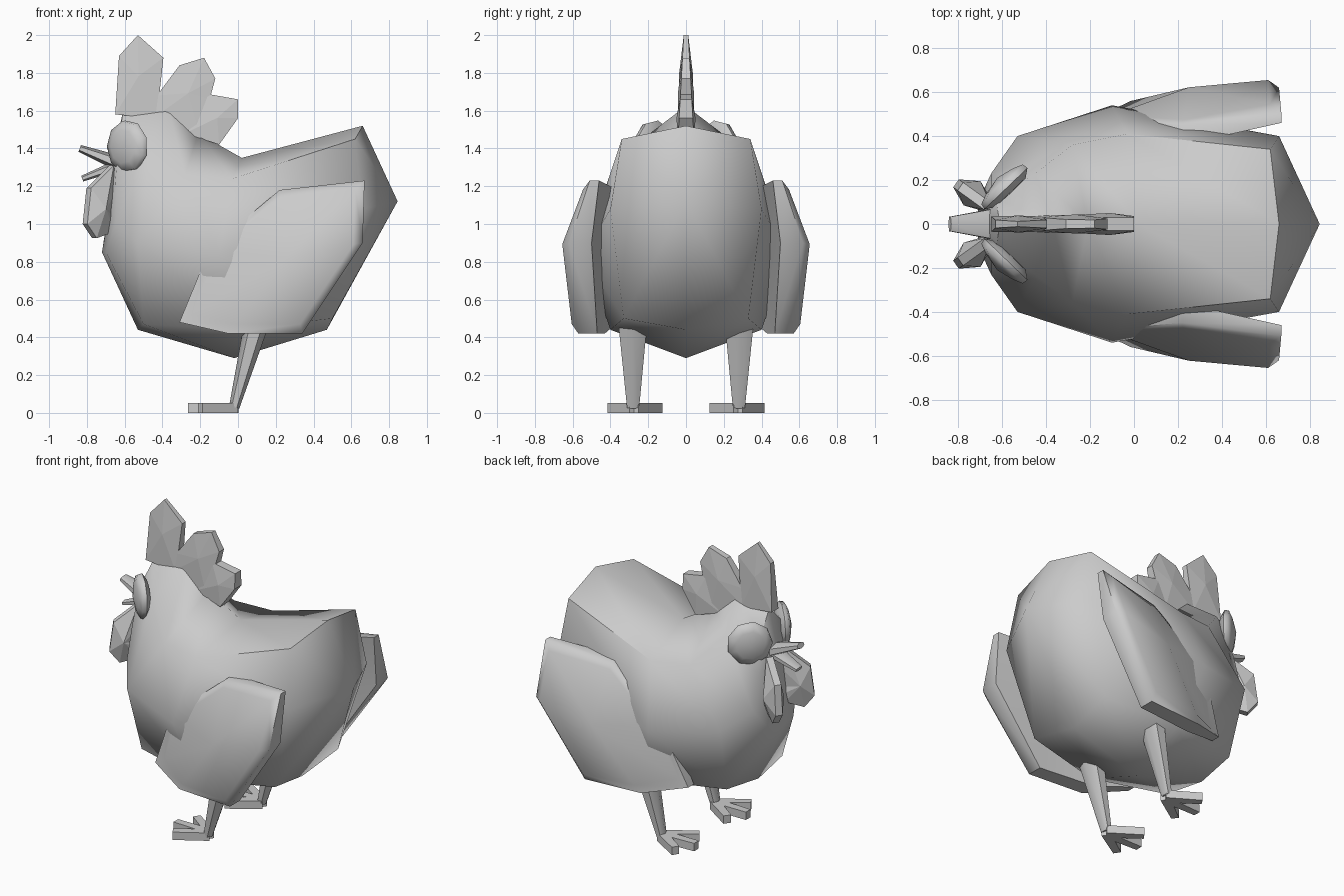
import bpy, bmesh, math
from mathutils import Vector

if "Cube" in bpy.data.objects:
    bpy.data.objects.remove(bpy.data.objects["Cube"])


def make(name, verts, faces, mirror=False, angle=None):
    me = bpy.data.meshes.new(name)
    me.from_pydata([tuple(v) for v in verts], [], faces)
    bm = bmesh.new()
    bm.from_mesh(me)
    bmesh.ops.recalc_face_normals(bm, faces=bm.faces)
    bm.to_mesh(me)
    bm.free()
    ob = bpy.data.objects.new(name, me)
    bpy.context.collection.objects.link(ob)
    if angle:
        for p in me.polygons:
            p.use_smooth = True
        me.set_sharp_from_angle(angle=math.radians(angle))
    if mirror:
        m = ob.modifiers.new("Mirror", 'MIRROR')
        m.use_axis = (False, True, False)
        m.use_mirror_merge = False
    return ob


def loft(rings, start=None, end=None):
    """Skin equal rings; close the ends with a fan to a point or an n-gon."""
    n = len(rings[0])
    verts = [v for r in rings for v in r]
    faces = [(i * n + j, i * n + (j + 1) % n, (i + 1) * n + (j + 1) % n, (i + 1) * n + j)
             for i in range(len(rings) - 1) for j in range(n)]
    for base, tip in ((0, start), ((len(rings) - 1) * n, end)):
        if tip is None:
            faces.append(tuple(base + j for j in range(n)))
        else:
            verts.append(tip)
            faces += [(base + j, base + (j + 1) % n, len(verts) - 1) for j in range(n)]
    return verts, faces


def tube(a, b, ra, rb, sides=6, squash=1.0):
    """Tapered prism from a to b, one cross axis along y."""
    a, b, y = Vector(a), Vector(b), Vector((0, 1, 0))
    d = (b - a).normalized()
    u = (y - d * d.dot(y)).normalized()
    w = d.cross(u)
    ang = [math.tau * (k + 0.5) / sides for k in range(sides)]
    return loft([[c + u * r * math.cos(t) + w * r * squash * math.sin(t) for t in ang]
                 for c, r in ((a, ra), (b, rb))])


def join(parts):
    verts, faces = [], []
    for v, f in parts:
        o = len(verts)
        verts += v
        faces += [tuple(i + o for i in q) for q in f]
    return verts, faces


# Body: rings from tail to face, each top / shoulder / side / belly / bottom
stations = [
    [(.66, 0, 1.52), (.62, .34, 1.45), (.66, .40, 1.08), (.50, .33, .50), (.47, 0, .44)],
    [(.02, 0, 1.35), (-.03, .41, 1.24), (-.10, .54, .84), (0, .40, .44), (-.02, 0, .29)],
    [(-.21, 0, 1.48), (-.28, .36, 1.26), (-.53, .40, .90), (-.50, .29, .47), (-.53, 0, .44)],
    [(-.37, 0, 1.625), (-.45, .23, 1.45), (-.65, .23, 1.0), (-.70, .12, .85), (-.72, 0, .85)],
    [(-.61, 0, 1.59), (-.63, .12, 1.45), (-.65, .17, 1.22), (-.68, .10, 1.06), (-.69, 0, 1.05)],
]
rings = [s + [(x, -y, z) for x, y, z in s[3:0:-1]] for s in stations]
make("body", *loft(rings, (.845, 0, 1.12), (-.67, 0, 1.32)), angle=62)


# Comb: three overlapping lobes, thinner toward the top
def lobe(pts):
    n = len(pts)
    cx, cz = sum(p[0] for p in pts) / n, sum(p[1] for p in pts) / n

    def thick(z):
        return .012 + (2 - z) * .055
    t = thick(cz) + .014
    return loft([[(x, s * thick(z), z) for x, z in pts] for s in (-1, 1)],
                (cx, -t, cz), (cx, t, cz))


make("comb", *join([
    lobe([(-.65, 1.58), (-.63, 1.89), (-.53, 2.0), (-.395, 1.88), (-.43, 1.56)]),
    lobe([(-.45, 1.56), (-.43, 1.68), (-.31, 1.84), (-.18, 1.88), (-.12, 1.77),
          (-.15, 1.66), (-.20, 1.46)]),
    lobe([(-.28, 1.48), (-.17, 1.69), (0, 1.66), (0, 1.56), (-.10, 1.42)])]))

# Eyes: flattened discs turned outward
normal, along, c = Vector((-.69, .72, 0)), Vector((.72, .69, 0)), Vector((-.585, .17, 1.41))
eye_rings = []
for off, r in ((-.035, .10), (-.008, .14), (.018, .135), (.036, .09)):
    eye_rings.append([c + normal * off + along * r * math.cos(t) + Vector((0, 0, r * math.sin(t)))
                      for t in [math.tau * (k + .5) / 9 for k in range(9)]])
make("eye", *loft(eye_rings, c - normal * .04, c + normal * .055), mirror=True, angle=60)

# Beak: two tapered halves, open
make("upper_beak", *tube((-.64, 0, 1.325), (-.838, 0, 1.40), .08, .038, 6, .5), angle=65)
make("lower_beak", *tube((-.64, 0, 1.31), (-.825, 0, 1.24), .065, .035, 6, .45), angle=65)

# Wattles: thick lobed plates splayed outward
outline = [(-.67, 1.31), (-.79, 1.19), (-.81, 1.0), (-.76, .925), (-.665, .96),
           (-.65, 1.01), (-.67, 1.06), (-.65, 1.18)]


def splay(x, z, t):
    return (x + t * .7, .07 - (x + .65) * .72 + t, z)


make("wattle", *loft([[splay(x, z, t) for x, z in outline] for t in (-.018, .018)],
                     splay(-.74, 1.08, -.05), splay(-.74, 1.08, .06)), mirror=True)

# Wings: x, z, outer y, inner y around the rim, front edge sunk into the body
rim = [(-.31, .48, .42, .36), (-.05, .42, .54, .43), (.34, .42, .57, .47), (.66, .90, .62, .50),
       (.67, 1.23, .51, .46), (.22, 1.18, .45, .36), (-.15, .87, .48, .40)]
swell = [.0, .02, .035, .035, .035, .025, .015]
mid = (.25, .84)
inner = [(x, yi, z) for x, z, yo, yi in rim]
outer = [(x, yo, z) for x, z, yo, yi in rim]
face = [(x + (mid[0] - x) * .12, yo + s, z + (mid[1] - z) * .12)
        for (x, z, yo, yi), s in zip(rim, swell)]
make("wing", *loft([inner, outer, face], (.2, .44, .82), (.25, .622, .82)), mirror=True, angle=55)

# Legs and three-toed feet
make("leg", *tube((.105, .282, .50), (-.02, .28, .03), .09, .037, 6, .75), mirror=True, angle=65)
toes = []
for ex, ey in ((-.265, .27), (-.20, .395), (-.20, .145)):
    toes.append(tube((-.015, .275, .026), (ex, ey, .026), .042, .034, 4, .87))
verts, faces = join(toes)
verts = [(v[0], v[1], 0 if v[2] < .026 else .052) for v in verts]
make("foot", verts, faces, mirror=True)
